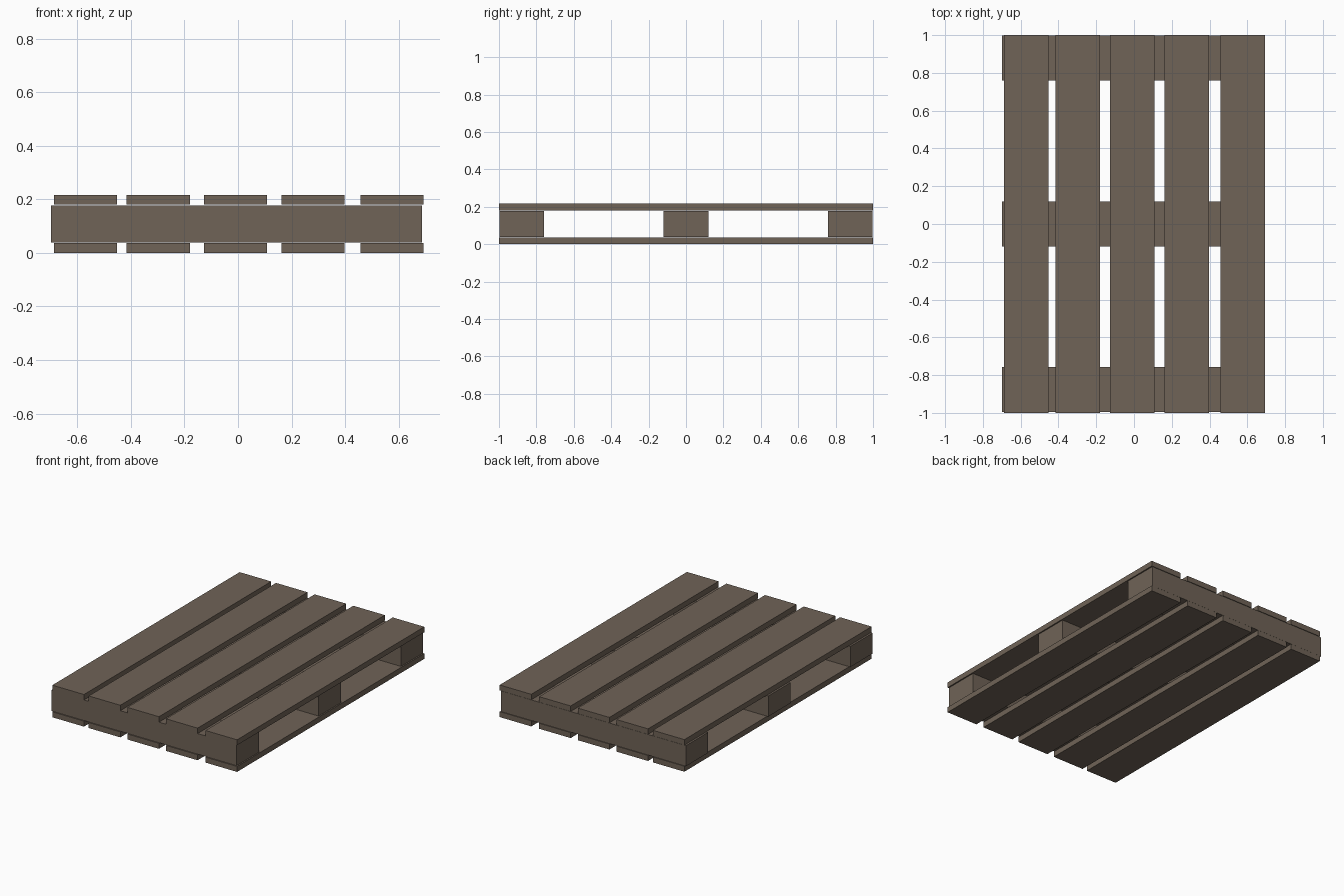
import bpy

if "Cube" in bpy.data.objects:
    bpy.data.objects.remove(bpy.data.objects["Cube"])

wood = bpy.data.materials.new("weathered_brown_wood")
wood.diffuse_color = (0.16, 0.125, 0.095, 1)
wood.use_nodes = True
wood.node_tree.nodes["Principled BSDF"].inputs["Base Color"].default_value = wood.diffuse_color


def board(name, center, size):
    """Flat-sided timber with its size baked into the mesh."""
    bpy.ops.mesh.primitive_cube_add(size=1, location=center)
    ob = bpy.context.object
    ob.name = name
    ob.scale = size
    bpy.ops.object.transform_apply(location=False, rotation=False, scale=True)
    ob.data.materials.append(wood)
    return ob


# Lengthwise deck planks, slightly unevenly spaced, on top and bottom
for i, x in enumerate((-0.57, -0.298, -0.009, 0.28, 0.575)):
    board(f"bottom_plank_{i + 1}", (x, 0, 0.0185), (0.236, 2.0, 0.037))
    board(f"top_plank_{i + 1}", (x, 0, 0.1985), (0.236, 2.0, 0.037))

# Crosswise bearers between the two decks
for name, y in (("front", -0.877), ("middle", 0.0), ("back", 0.879)):
    board(f"{name}_bearer", (-0.006, y, 0.1085), (1.385, 0.238, 0.139))
